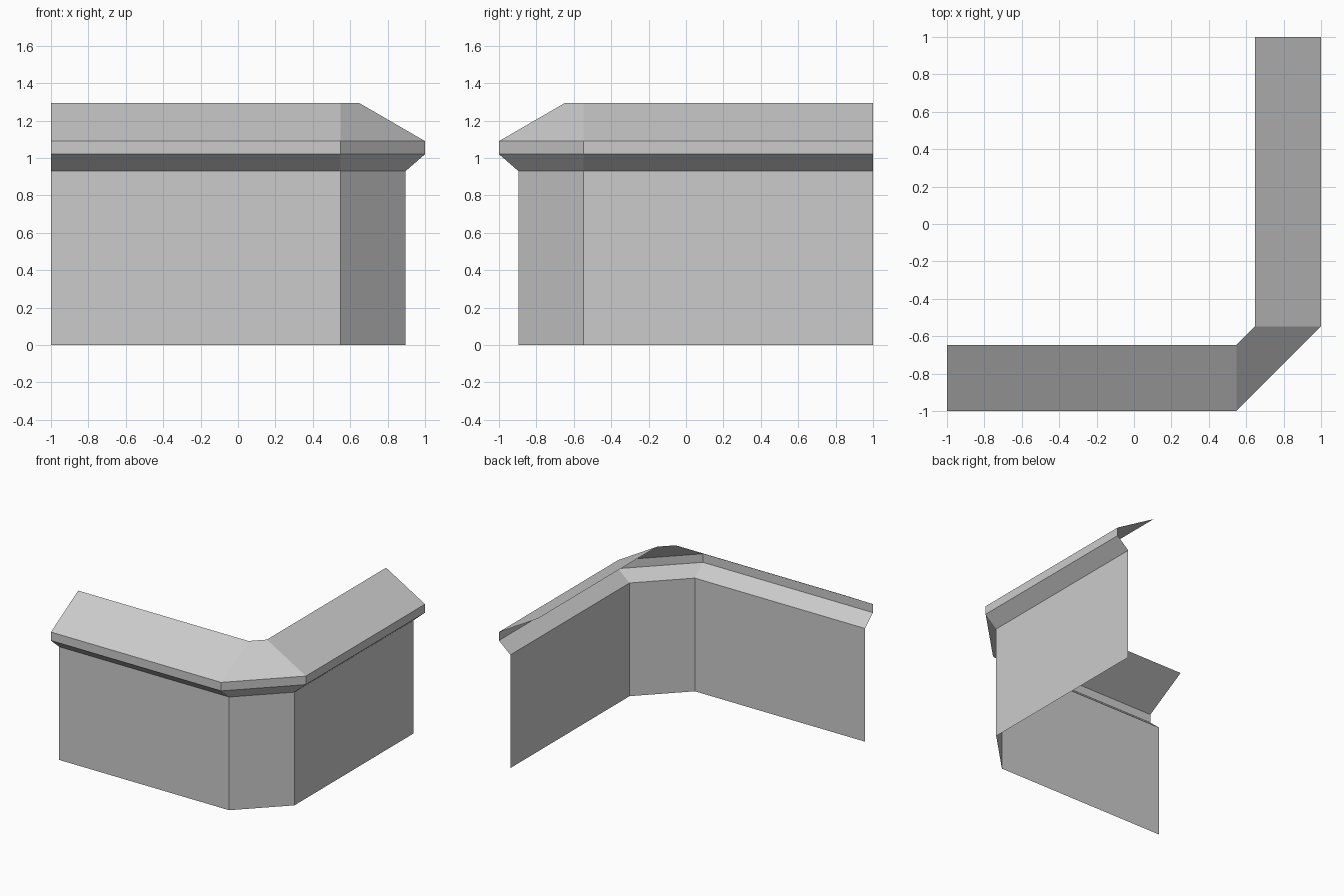
import bpy
import bmesh

cube = bpy.data.objects.get("Cube")
if cube:
    bpy.data.objects.remove(cube, do_unlink=True)

# One plain grey for the whole model
GREY = (0.6, 0.6, 0.6, 1.0)
grey = bpy.data.materials.new("plain_grey")
grey.use_nodes = True
grey.diffuse_color = GREY
grey.node_tree.nodes["Principled BSDF"].inputs["Base Color"].default_value = GREY

CORNER = 0.547  # where the straight runs meet the angled corner


def path(inset):
    """Plan line of the corner run, set back from the outermost edge."""
    e = 1 - inset
    return [(-1, -e), (CORNER, -e), (e, -CORNER), (e, 1)]


def band(name, lower, upper):
    """Open strip between two (inset, height) profile points."""
    bm = bmesh.new()
    rows = [[bm.verts.new((x, y, z)) for x, y in path(inset)]
            for inset, z in (lower, upper)]
    for i in range(len(rows[0]) - 1):
        bm.faces.new((rows[0][i], rows[0][i + 1], rows[1][i + 1], rows[1][i]))
    mesh = bpy.data.meshes.new(name)
    bm.to_mesh(mesh)
    bm.free()
    mesh.materials.append(grey)
    obj = bpy.data.objects.new(name, mesh)
    bpy.context.collection.objects.link(obj)


# Section from the ground to the top of the roof slope
section = [(0.104, 0), (0.104, 0.93), (0, 1.02), (0, 1.09), (0.354, 1.295)]
names = ["wall", "eave_underside", "eave_edge", "roof_slope"]
for name, lower, upper in zip(names, section, section[1:]):
    band(name, lower, upper)
